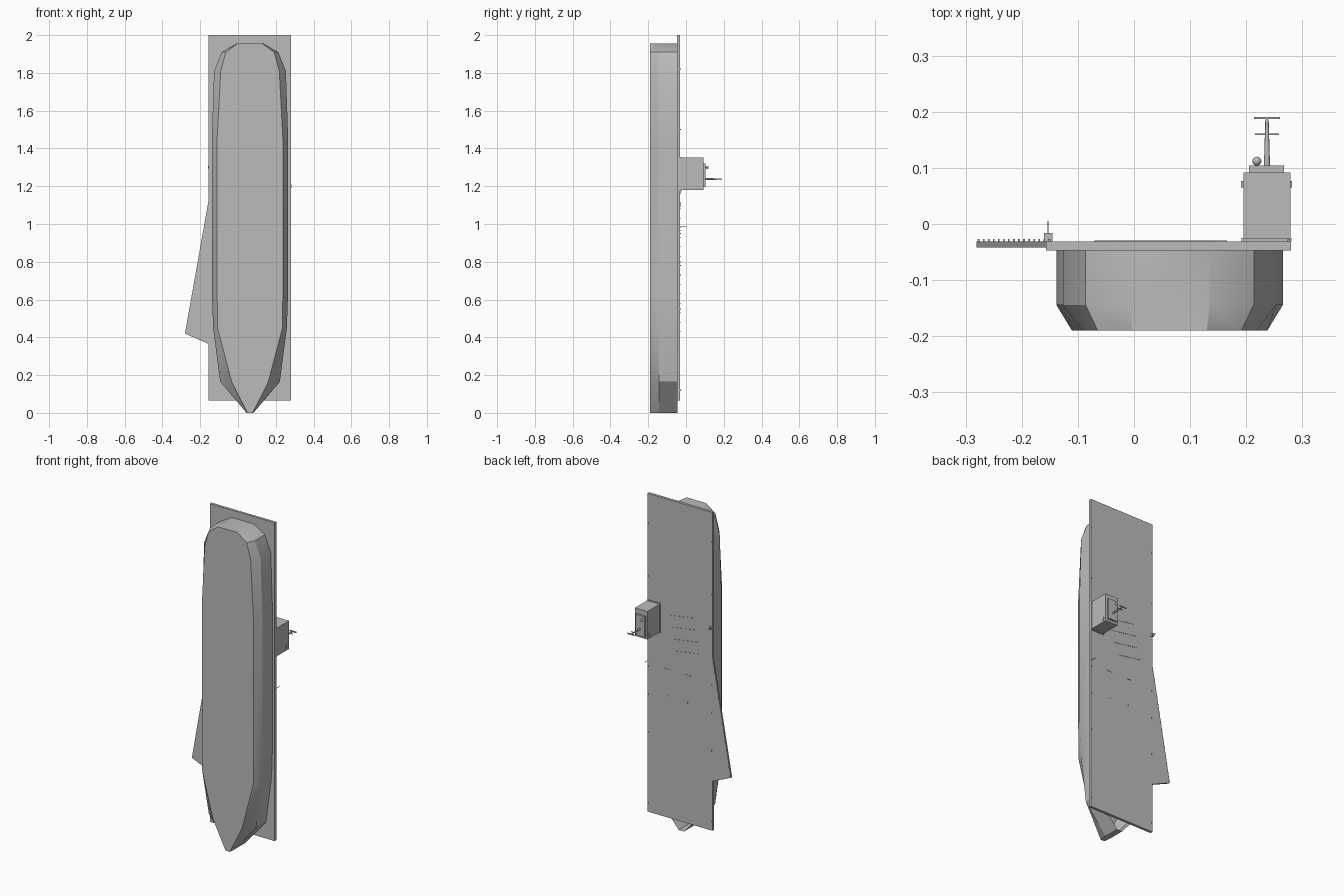
import bpy, bmesh, math
from mathutils import Matrix, Vector

old = bpy.data.objects.get("Cube")
if old:
    bpy.data.objects.remove(old, do_unlink=True)

grey = bpy.data.materials.new("ship grey")
grey.use_nodes = True
colour = (0.5, 0.5, 0.5, 1)
grey.diffuse_color = colour
grey.node_tree.nodes["Principled BSDF"].inputs["Base Color"].default_value = colour


def finish(name, bm, recalc=True):
    if recalc:
        bmesh.ops.recalc_face_normals(bm, faces=bm.faces[:])
    mesh = bpy.data.meshes.new(name)
    bm.to_mesh(mesh)
    bm.free()
    mesh.materials.append(grey)
    obj = bpy.data.objects.new(name, mesh)
    bpy.context.collection.objects.link(obj)
    return obj


def smooth(obj, angle=30):
    bpy.ops.object.select_all(action='DESELECT')
    obj.select_set(True)
    bpy.context.view_layer.objects.active = obj
    bpy.ops.object.shade_smooth_by_angle(angle=math.radians(angle))


def add_box(bm, x, y, z, turn=0):
    """Box from (low, high) pairs, turned about its own y axis."""
    mid = Vector([(a + b) / 2 for a, b in (x, y, z)])
    size = [b - a for a, b in (x, y, z)]
    m = Matrix.Translation(mid) @ Matrix.Rotation(turn, 4, 'Y') @ Matrix.Diagonal((*size, 1))
    bmesh.ops.create_cube(bm, size=1, matrix=m)


def boxes(name, *specs):
    bm = bmesh.new()
    for spec in specs:
        add_box(bm, *spec)
    return finish(name, bm)


def around(c, r):
    return (c - r, c + r)


# Hull: stations along z with half widths at the bottom and at the knuckle
MID, KEEL, KNUCKLE, TOP = 0.0635, -0.19, -0.144, -0.046
DECK = -0.031
stations = [(0, 0.014, 0.018), (0.165, 0.097, 0.158), (0.45, 0.172, 0.195),
            (0.65, 0.174, 0.202), (1.45, 0.174, 0.202), (1.81, 0.155, 0.19),
            (1.91, 0.128, 0.15), (1.955, 0.066, 0.072)]
bm = bmesh.new()
rings = []
for z, low, high in stations:
    section = [(-high, TOP), (-high, KNUCKLE), (-low, KEEL),
               (low, KEEL), (high, KNUCKLE), (high, TOP)]
    rings.append([bm.verts.new((MID + x, y, z)) for x, y in section])
for a, b in zip(rings, rings[1:]):
    for i in range(5):
        bm.faces.new((a[i], a[i + 1], b[i + 1], b[i]))
bm.faces.new(rings[0][::-1])
bm.faces.new(rings[-1])
smooth(finish("hull", bm))

# Flight deck and the angled extension on its right side
boxes("flight_deck", ((-0.157, 0.28), (-0.047, DECK), (0.065, 2.0)))
bm = bmesh.new()
outline = [(-0.155, 1.13), (-0.281, 0.42), (-0.155, 0.365)]
face = bm.faces.new([bm.verts.new((x, -0.042, z)) for x, z in outline])
ext = bmesh.ops.extrude_face_region(bm, geom=[face])
for v in ext["geom"]:
    if isinstance(v, bmesh.types.BMVert):
        v.co.y = DECK
finish("angled_deck", bm)

# Arresting wires, set square to the angled deck
wires = []
for i in range(4):
    x, z = 0.058 - 0.015 * i, 1.31 - 0.069 * i
    wires.append((around(x, 0.084), (DECK, DECK + 0.002), around(z, 0.001), math.radians(9)))
boxes("arresting_wires", *wires)

# Blast deflectors and catapult shuttles
deflectors, shuttles = [], []
for x in (0.146, 0.012):
    deflectors.append((around(x, 0.02), (DECK, DECK + 0.002), around(0.965, 0.003)))
    shuttles.append((around(x, 0.003), (DECK, DECK + 0.002), around(0.8, 0.005)))
boxes("blast_deflectors", *deflectors)
boxes("catapult_shuttles", *shuttles)

# Small lights along the deck edges and the angled edge
lights = []
for z in (0.12, 0.55, 0.78, 0.95, 1.5, 1.82):
    for x in (-0.151, 0.276):
        lights.append((around(x, 0.002), (DECK, DECK + 0.004), around(z, 0.003)))
for i in range(14):
    t = i / 13
    x, z = -0.16 - 0.117 * t, 1.08 - 0.65 * t
    lights.append((around(x, 0.0015), (DECK, DECK + 0.004), around(z, 0.0015)))
boxes("edge_lights", *lights)

# Landing aid box and whip antennas on the edges
boxes("landing_aid", ((-0.16, -0.145), (DECK, -0.016), around(1.3, 0.007)))
boxes("whip_antennas",
      (around(-0.153, 0.001), (-0.016, 0.005), around(1.3, 0.001)),
      (around(0.277, 0.001), (DECK, 0.005), around(0.985, 0.001)))

# Island: base lip, tower, bridge wings, roof
boxes("island_base", ((0.192, 0.281), (DECK, -0.025), (1.176, 1.355)))
boxes("island_tower", ((0.195, 0.279), (DECK, 0.092), (1.18, 1.351)))
boxes("bridge_wings", ((0.191, 0.282), (0.065, 0.077), (1.19, 1.21)))
boxes("island_roof", ((0.205, 0.267), (0.09, 0.104), (1.195, 1.32)))

# Tapered mast with yards
bm = bmesh.new()
m = Matrix.Translation((0.237, 0.144, 1.238)) @ Matrix.Rotation(-math.pi / 2, 4, 'X')
bmesh.ops.create_cone(bm, cap_ends=True, segments=8, radius1=0.0055, radius2=0.003,
                      depth=0.084, matrix=m)
smooth(finish("mast", bm), 50)
boxes("mast_yards",
      (around(0.237, 0.021), around(0.16, 0.0015), around(1.238, 0.002)),
      (around(0.237, 0.023), around(0.189, 0.002), around(1.238, 0.004)))
boxes("mast_tip", (around(0.237, 0.0015), (0.18, 0.189), around(1.238, 0.0015)))

# Radar dome
bm = bmesh.new()
bmesh.ops.create_uvsphere(bm, u_segments=16, v_segments=8, radius=0.008,
                          matrix=Matrix.Translation((0.219, 0.112, 1.3)))
smooth(finish("radar_dome", bm), 60)
